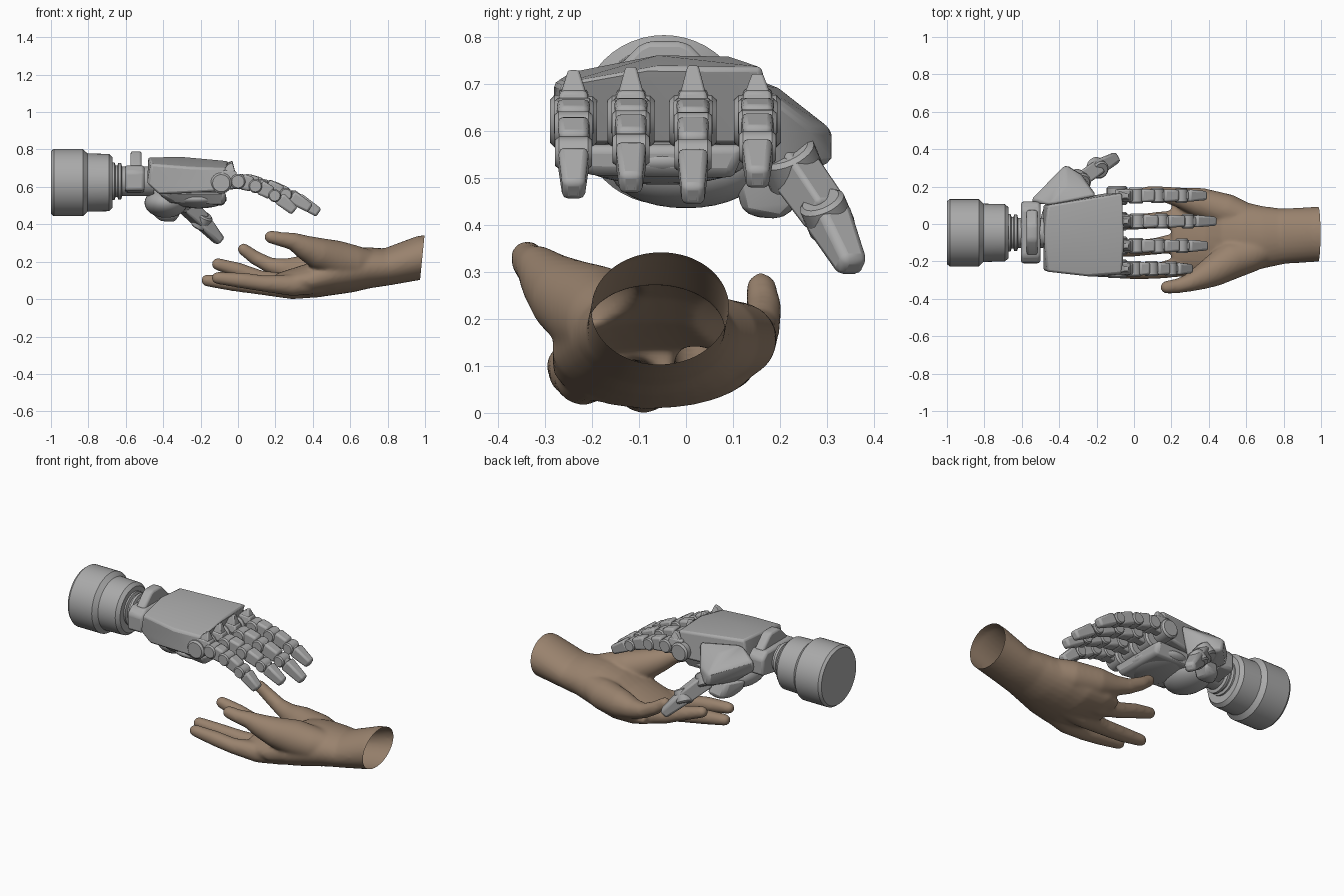
import bpy, bmesh, math
from mathutils import Vector

if "Cube" in bpy.data.objects:
    bpy.data.objects.remove(bpy.data.objects["Cube"], do_unlink=True)


def material(name, color):
    m = bpy.data.materials.new(name)
    m.use_nodes = True
    m.diffuse_color = (*color, 1)
    m.node_tree.nodes["Principled BSDF"].inputs["Base Color"].default_value = (*color, 1)
    return m


GREY = material("robot grey", (0.40, 0.40, 0.40))
SKIN = material("skin brown", (0.32, 0.225, 0.155))


def finish(name, bm, mat, angle=35, bevel=0):
    bmesh.ops.recalc_face_normals(bm, faces=bm.faces)
    me = bpy.data.meshes.new(name)
    bm.to_mesh(me)
    bm.free()
    me.materials.append(mat)
    me.shade_smooth()
    me.set_sharp_from_angle(angle=math.radians(angle))
    ob = bpy.data.objects.new(name, me)
    bpy.context.collection.objects.link(ob)
    if bevel:
        b = ob.modifiers.new("bevel", "BEVEL")
        b.width, b.segments = bevel, 2
        b.limit_method, b.angle_limit = "ANGLE", math.radians(25)
    return ob


def hull(name, pts, bevel=0.008):
    """Convex armour block around a few corner points."""
    bm = bmesh.new()
    vs = [bm.verts.new(p) for p in pts]
    r = bmesh.ops.convex_hull(bm, input=vs)
    bmesh.ops.delete(bm, geom=[v for v in r["geom_interior"] if isinstance(v, bmesh.types.BMVert)], context="VERTS")
    bmesh.ops.dissolve_limit(bm, angle_limit=0.05, verts=bm.verts, edges=bm.edges)
    return finish(name, bm, GREY, bevel=bevel)


def frame(t):
    t = t.normalized()
    side = Vector((0, 0, 1)).cross(t).normalized()
    return side, t.cross(side)


def loft(bm, path, n=28):
    """Closed tube through (point, half width, half height) stations."""
    rings = []
    for i, (p, a, b) in enumerate(path):
        t = Vector(path[min(i + 1, len(path) - 1)][0]) - Vector(path[max(i - 1, 0)][0])
        side, up = frame(t)
        rings.append([bm.verts.new(Vector(p) + side * a * math.cos(k * math.tau / n)
                                   + up * b * math.sin(k * math.tau / n)) for k in range(n)])
    for r0, r1 in zip(rings, rings[1:]):
        for k in range(n):
            bm.faces.new((r0[k], r0[(k + 1) % n], r1[(k + 1) % n], r1[k]))
    bm.faces.new(rings[0][::-1])
    bm.faces.new(rings[-1])


def tube(bm, stations):
    """Round limb with a domed tip, from (x, y, z, radius) stations."""
    path = [(Vector(s[:3]), s[3], s[3]) for s in stations]
    tip, r, _ = path[-1]
    d = (tip - path[-2][0]).normalized()
    path += [(tip + d * r * f, r * g, r * g) for f, g in ((0.4, 0.9), (0.75, 0.65), (0.98, 0.2))]
    loft(bm, path)


def lathe(name, profile, y, z, n=48):
    """Turned part along x from (x, radius) pairs."""
    bm = bmesh.new()
    loft(bm, [((x, y, z), r, r) for x, r in profile], n)
    return finish(name, bm, GREY, 30)


def disc(name, c, axis, r, half):
    bm = bmesh.new()
    c, d = Vector(c), Vector(axis).normalized()
    loft(bm, [(c + d * half * f, r * g, r * g) for f, g in ((-1, .82), (-.8, 1), (.8, 1), (1, .82))], 24)
    return finish(name, bm, GREY)


def ellipsoid(name, c, r):
    bm = bmesh.new()
    bmesh.ops.create_uvsphere(bm, u_segments=32, v_segments=16, radius=1)
    for v in bm.verts:
        v.co = Vector(c) + Vector(a * b for a, b in zip(v.co, r))
    return finish(name, bm, GREY, 180)


def link(name, p0, p1, w0, w1, h0, h1, bevel=0.01):
    """Tapered block running from p0 to p1."""
    p0, p1 = Vector(p0), Vector(p1)
    side, up = frame(p1 - p0)
    hull(name, [p + side * w * s + up * h * u for p, w, h in ((p0, w0, h0), (p1, w1, h1))
                for s in (-1, 1) for u in (-1, 1)], bevel)


# ---- Robot forearm and wrist
lathe("forearm", [(-1, .168), (-.985, .18), (-.83, .18), (-.805, .156), (-.69, .153),
                  (-.67, .135), (-.67, .1)], -.047, .623)
lathe("wrist_ribs", [(-.68, .1), (-.66, .1), (-.655, .085), (-.645, .085), (-.64, .098), (-.625, .098),
                     (-.62, .08), (-.45, .08)], -.047, .63)
hull("wrist_block", [(x, y, z) for x in (-.605, -.5) for y, z in
                     ((-.21, .58), (-.21, .68), (-.17, .715), (.08, .715), (.12, .68), (.12, .58), (0, .56))], .015)
hull("wrist_bracket", [(x, y, z) for x in (-.575, -.515) for y, z in
                       ((-.17, .71), (-.1, .78), (-.08, .79), (-.01, .79), (.01, .78), (.08, .71), (-.05, .6))], .012)

# ---- Robot hand shell and palm
hull("hand_back", [(-.465, -.255, .722), (-.46, .1, .757), (-.48, -.06, .757), (-.3, -.06, .76), (-.06, -.265, .7),
                   (-.25, -.28, .705), (-.06, .165, .735), (-.05, -.06, .737), (-.485, -.25, .62), (-.485, .1, .62),
                   (-.42, -.25, .56), (-.42, .12, .56), (-.12, -.285, .575), (-.12, .17, .575)], .012)
hull("palm_plate", [(-.43, -.22, .57), (-.43, .12, .57), (-.06, -.25, .57), (-.06, .13, .57),
                    (-.36, -.18, .515), (-.36, .1, .5), (-.07, -.21, .505), (-.07, .1, .5)], .02)
ellipsoid("palm_pad", (-.21, -.05, .535), (.15, .18, .05))
ellipsoid("thenar_pad", (-.385, 0, .515), (.115, .16, .08))
hull("thumb_base", [(-.48, .1, .52), (-.33, .1, .52), (-.47, .11, .46), (-.34, .12, .425), (-.42, .15, .415),
                    (-.34, .2, .41), (-.4, .23, .43), (-.31, .24, .45), (-.3, .2, .52), (-.42, .2, .52)], .015)

# ---- Robot thumb
hull("thumb_housing", [(-.55, .11, .6), (-.55, .13, .66), (-.46, .1, .73), (-.2, .15, .7), (-.37, .2, .69),
                       (-.37, .315, .6), (-.28, .265, .61), (-.36, .315, .53), (-.27, .25, .52),
                       (-.42, .14, .5), (-.24, .15, .52)], .015)
T = [(-.3, .225, .525), (-.195, .3, .42), (-.095, .355, .308)]
HINGE = (.45, -.35, .82)
disc("thumb_knuckle", T[0], HINGE, .062, .04)
link("thumb_lower", T[0], T[1], .04, .04, .045, .04)
disc("thumb_joint", T[1], HINGE, .05, .04)
link("thumb_tip", T[1], T[2], .042, .03, .042, .026, .016)

# ---- Robot fingers: y, reach, tip height, spike height
FINGERS = ((-.239, .345, .468, .73), (-.117, .43, .482, .737), (.015, .475, .458, .74), (.152, .425, .493, .722))
for n, (y, reach, tip, top) in enumerate(FINGERS, 1):
    f = f"finger_{n}_"
    P = [(-.045 + reach * u, y, .628 - (.628 - tip) * d)
         for u, d in ((0, 0), (.13, 0), (.4, .15), (.7, .47), (1, 1))]
    disc(f + "knuckle", (-.09, y, .62), (0, 1, 0), .056, .05)
    link(f + "root", (-.1, y, .62), P[1], .026, .03, .04, .036)
    hull(f + "hood", [(x, y + s * w, z) for s in (-1, 1) for x, w, z in
                      ((-.1, .038, .64), (-.1, .03, .69), (.0, .036, .64), (-.01, .028, .685))], .008)
    hull(f + "spike", [(x, y + s * w, z) for s in (-1, 1) for x, w, z in
                       ((-.09, .027, .68), (-.015, .027, .68), (-.05, .011, top - .007), (-.03, .011, top))], .005)
    for k, (w, h) in enumerate(((.036, .043), (.034, .039), (.033, .036))):
        a, b = Vector(P[k + 1]), Vector(P[k + 2])
        d = b - a
        s = .72 if k == 2 else .9
        side, up = frame(d)
        disc(f + f"joint_{k}", a, (0, 1, 0), h * .95, w + .006)
        link(f + f"core_{k}", a, b, w * .75, w * .75 * s, h * .8, h * .7 * s)
        link(f + f"armour_{k}", a + d * .2 + up * .006, b - d * (0 if k == 2 else .17) + up * .004,
             w, w * s, h, h * s, .012)

# ---- Human hand: overlapping limbs fused into one smooth skin
bm = bmesh.new()
loft(bm, [((x, y, z), a, b) for x, y, z, a, b in (
    (1.1, -.05, .235, .15, .12), (.98, -.055, .222, .147, .117), (.8, -.065, .173, .148, .1),
    (.7, -.07, .168, .165, .11), (.6, -.072, .156, .188, .12), (.5, -.072, .135, .213, .115),
    (.4, -.07, .101, .215, .094), (.28, -.06, .09, .205, .07), (.2, -.06, .088, .18, .046))])
tube(bm, [(.76, -.11, .175, .07), (.62, -.16, .19, .098), (.52, -.193, .212, .103), (.42, -.255, .248, .083),
          (.35, -.29, .28, .064), (.29, -.316, .31, .047), (.23, -.332, .32, .039), (.175, -.338, .332, .035)])
tube(bm, [(.68, .0, .17, .07), (.5, .07, .155, .09), (.35, .115, .155, .08), (.25, .14, .162, .056),
          (.17, .157, .18, .043), (.09, .166, .222, .038), (.03, .16, .266, .033)])
tube(bm, [(.44, -.19, .09, .06), (.29, -.22, .074, .058), (.14, -.248, .083, .044), (.02, -.255, .1, .042),
          (-.11, -.257, .113, .033)])
tube(bm, [(.44, -.08, .07, .06), (.29, -.09, .057, .058), (.12, -.118, .068, .045), (-.03, -.135, .085, .042),
          (-.165, -.14, .1, .033)])
tube(bm, [(.44, .02, .085, .06), (.28, .025, .08, .056), (.12, .02, .11, .044), (0, .01, .155, .041),
          (-.11, 0, .187, .033)])
hand = finish("human_hand", bm, SKIN, 180)
rm = hand.modifiers.new("fuse", "REMESH")
rm.mode, rm.voxel_size = "VOXEL", .009
sm = hand.modifiers.new("soften", "SMOOTH")
sm.factor, sm.iterations = .5, 12
fused = bpy.data.meshes.new_from_object(hand.evaluated_get(bpy.context.evaluated_depsgraph_get()))
hand.modifiers.clear()

# Open, slanted wrist end
bm = bmesh.new()
bm.from_mesh(fused)
bmesh.ops.bisect_plane(bm, geom=bm.verts[:] + bm.edges[:] + bm.faces[:], plane_co=(.985, 0, .22),
                       plane_no=(1, 0, -.1), clear_outer=True)
bm.to_mesh(hand.data)
bm.free()
hand.data.shade_smooth()
bpy.data.meshes.remove(fused)
